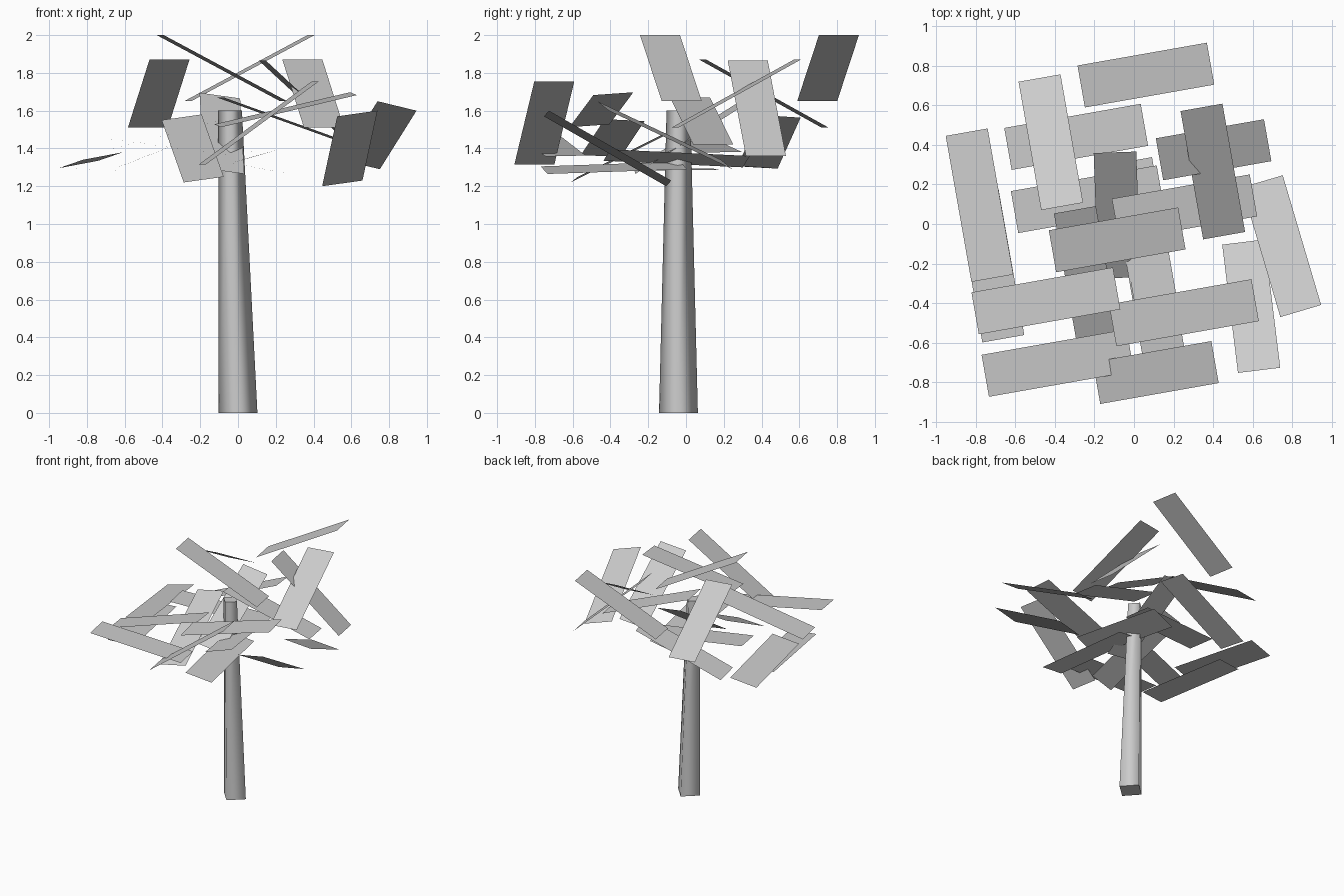
import bpy
import bmesh
from math import radians, sin, cos, sqrt
from mathutils import Vector

cube = bpy.data.objects.get("Cube")
if cube:
    bpy.data.objects.remove(cube, do_unlink=True)

CARD_LENGTH = 0.75
CARD_WIDTH = 0.215


def make_material(name, value):
    material = bpy.data.materials.new(name)
    material.use_nodes = True
    colour = (value, value, value, 1)
    material.diffuse_color = colour
    material.node_tree.nodes["Principled BSDF"].inputs["Base Color"].default_value = colour
    return material


grey = make_material("plain grey", 0.6)


def make_object(name, bm):
    mesh = bpy.data.meshes.new(name)
    bm.to_mesh(mesh)
    bm.free()
    mesh.materials.append(grey)
    obj = bpy.data.objects.new(name, mesh)
    bpy.context.collection.objects.link(obj)
    return obj


def leaf_card(name, heading, x, y, z_start, z_end, roll=0.0):
    """Flat rectangle running along a heading, sloping from z_start to z_end.
    Roll is the rise from its left edge to its right edge."""
    rise = z_end - z_start
    run = sqrt(CARD_LENGTH ** 2 - rise ** 2)
    angle = radians(heading)
    along = Vector((cos(angle) * run, sin(angle) * run, rise)) / 2
    across = Vector((sin(angle) * CARD_WIDTH, -cos(angle) * CARD_WIDTH, roll)) / 2
    centre = Vector((x, y, (z_start + z_end) / 2))
    bm = bmesh.new()
    corners = [bm.verts.new(centre + along * a + across * b)
               for a, b in ((-1, -1), (-1, 1), (1, 1), (1, -1))]
    bm.faces.new(corners)
    make_object(name, bm)


# Trunk: four-sided, smooth, tapering and leaning
def make_trunk():
    bm = bmesh.new()
    rings = []
    for x, z, radius in ((0, 0, 0.103), (-0.042, 1.6, 0.063)):
        ring = []
        for i in range(4):
            angle = radians(90 * i - 3)
            ring.append(bm.verts.new((x + radius * cos(angle),
                                      -0.04 + radius * sin(angle), z)))
        rings.append(ring)
    low, high = rings
    for i in range(4):
        j = (i + 1) % 4
        side = bm.faces.new((low[i], low[j], high[j], high[i]))
        side.smooth = True
    bm.faces.new(low[::-1])
    bm.faces.new(high)
    make_object("trunk", bm)


make_trunk()

# Leaf cards running side to side: centre x, centre y, left height, right height, roll
side_cards = [
    (0.06, 0.752, 1.65, 2.0),
    (-0.292, 0.44, 1.3, 1.57, 0.014),
    (0.402, 0.375, 1.865, 1.36),
    (-0.235, 0.125, 1.44, 1.38, -0.003),
    (0.255, 0.083, 1.67, 1.42),
    (-0.085, -0.08, 2.0, 1.65),
    (-0.445, -0.388, 1.36, 1.55, 0.01),
    (0.252, -0.448, 1.52, 1.69, -0.015),
    (-0.385, -0.702, 1.46, 1.36, -0.005),
    (0.11, -0.75, 1.315, 1.755),
]
for number, card in enumerate(side_cards, 1):
    leaf_card(f"side_leaf_card_{number}", 10, *card)

# Leaf cards running front to back: centre x, centre y, front height, back height, roll
long_cards = [
    (-0.78, 0.095, 1.36, 1.315, 0.04),
    (-0.725, -0.21, 1.285, 1.29, -0.008),
    (-0.42, 0.413, 1.87, 1.51),
    (-0.24, -0.26, 1.235, 1.565, 0.03),
    (0.102, -0.382, 1.285, 1.31, -0.04),
    (0.05, -0.05, 1.365, 1.33, 0.06),
    (0.398, 0.265, 1.51, 1.87),
]
for number, card in enumerate(long_cards, 1):
    leaf_card(f"long_leaf_card_{number}", 100, *card)

# Three cards turned differently from the rest
leaf_card("middle_leaf_card", 92, -0.085, 0.045, 1.28, 1.68, -0.03)
leaf_card("front_leaf_card", 97, 0.592, -0.415, 1.585, 1.215, 0.03)
leaf_card("outer_leaf_card", 106.5, 0.745, -0.112, 1.625, 1.315, -0.05)
